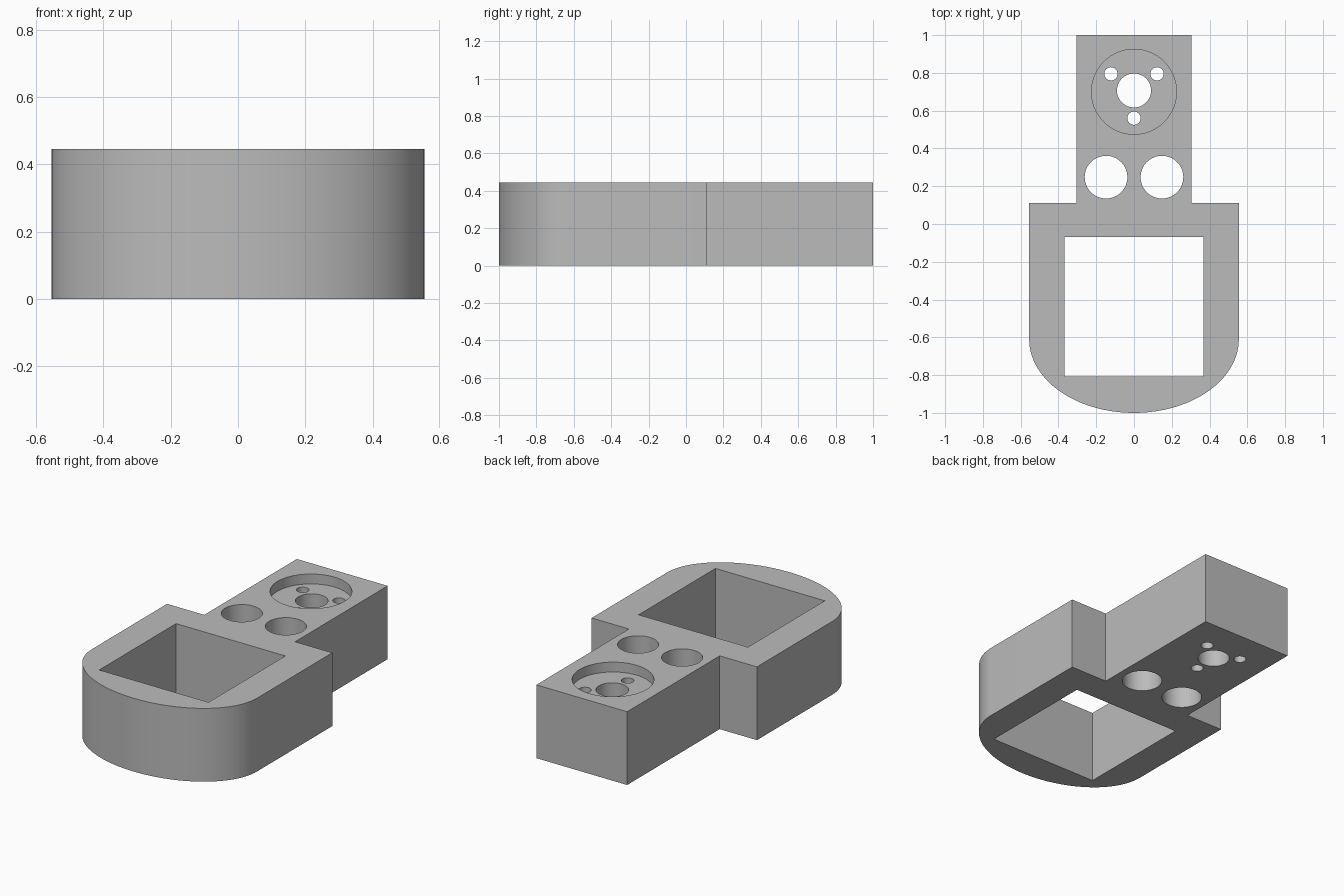
import bpy, bmesh
from math import cos, sin, pi

cube = bpy.data.objects.get("Cube")
if cube:
    bpy.data.objects.remove(cube, do_unlink=True)

HEIGHT = 0.445
RECESS_DEPTH = 0.06
BODY_X, ARM_X, SHOULDER_Y, NOSE_Y = 0.555, 0.305, 0.112, -0.61

grey = bpy.data.materials.new("plain grey")
grey.use_nodes = True
colour = (0.5, 0.5, 0.5, 1)
grey.diffuse_color = colour
grey.node_tree.nodes["Principled BSDF"].inputs["Base Color"].default_value = colour


def prism(name, outline, bottom, top):
    """Extrude a counter-clockwise outline between two heights."""
    bm = bmesh.new()
    base = bm.faces.new([bm.verts.new((x, y, bottom)) for x, y in outline])
    ext = bmesh.ops.extrude_face_region(bm, geom=[base])
    verts = [v for v in ext["geom"] if isinstance(v, bmesh.types.BMVert)]
    bmesh.ops.translate(bm, verts=verts, vec=(0, 0, top - bottom))
    bmesh.ops.recalc_face_normals(bm, faces=bm.faces)
    mesh = bpy.data.meshes.new(name)
    bm.to_mesh(mesh)
    bm.free()
    mesh.materials.append(grey)
    obj = bpy.data.objects.new(name, mesh)
    bpy.context.collection.objects.link(obj)
    return obj


def circle(x, y, r, n=64):
    return [(x + r * cos(2 * pi * i / n), y + r * sin(2 * pi * i / n)) for i in range(n)]


# Bracket: narrow arm, square shoulders and elliptical nose
steps = 64
nose = [(BODY_X * cos(pi + pi * i / steps), NOSE_Y + (1 + NOSE_Y) * sin(pi + pi * i / steps))
        for i in range(steps + 1)]
outline = nose + [(BODY_X, SHOULDER_Y), (ARM_X, SHOULDER_Y), (ARM_X, 1),
                  (-ARM_X, 1), (-ARM_X, SHOULDER_Y), (-BODY_X, SHOULDER_Y)]
bracket = prism("bracket", outline, 0, HEIGHT)

# Cutters: round recess first, then the through openings
window = [(-0.367, -0.807), (0.367, -0.807), (0.367, -0.07), (-0.367, -0.07)]
through = {
    "window": window,
    "shaft_hole": circle(0, 0.707, 0.09),
    "front_screw_hole": circle(0, 0.56, 0.035, 32),
}
for side, s in (("left", 1), ("right", -1)):
    through[side + "_screw_hole"] = circle(s * 0.122, 0.795, 0.035, 32)
    through[side + "_round_hole"] = circle(s * 0.148, 0.248, 0.113)

cutters = [prism("recess_cutter", circle(0, 0.7, 0.225, 96), HEIGHT - RECESS_DEPTH, HEIGHT + 0.1)]
cutters += [prism(name + "_cutter", shape, -0.1, HEIGHT + 0.1) for name, shape in through.items()]

bpy.ops.object.select_all(action="DESELECT")
bpy.context.view_layer.objects.active = bracket
bracket.select_set(True)
for cutter in cutters:
    cutter.hide_render = True
    mod = bracket.modifiers.new(cutter.name, "BOOLEAN")
    mod.operation = "DIFFERENCE"
    mod.solver = "EXACT"
    mod.object = cutter
    bpy.ops.object.modifier_apply(modifier=mod.name)
for cutter in cutters:
    bpy.data.objects.remove(cutter, do_unlink=True)

bpy.ops.object.shade_smooth_by_angle(angle=pi / 6)
